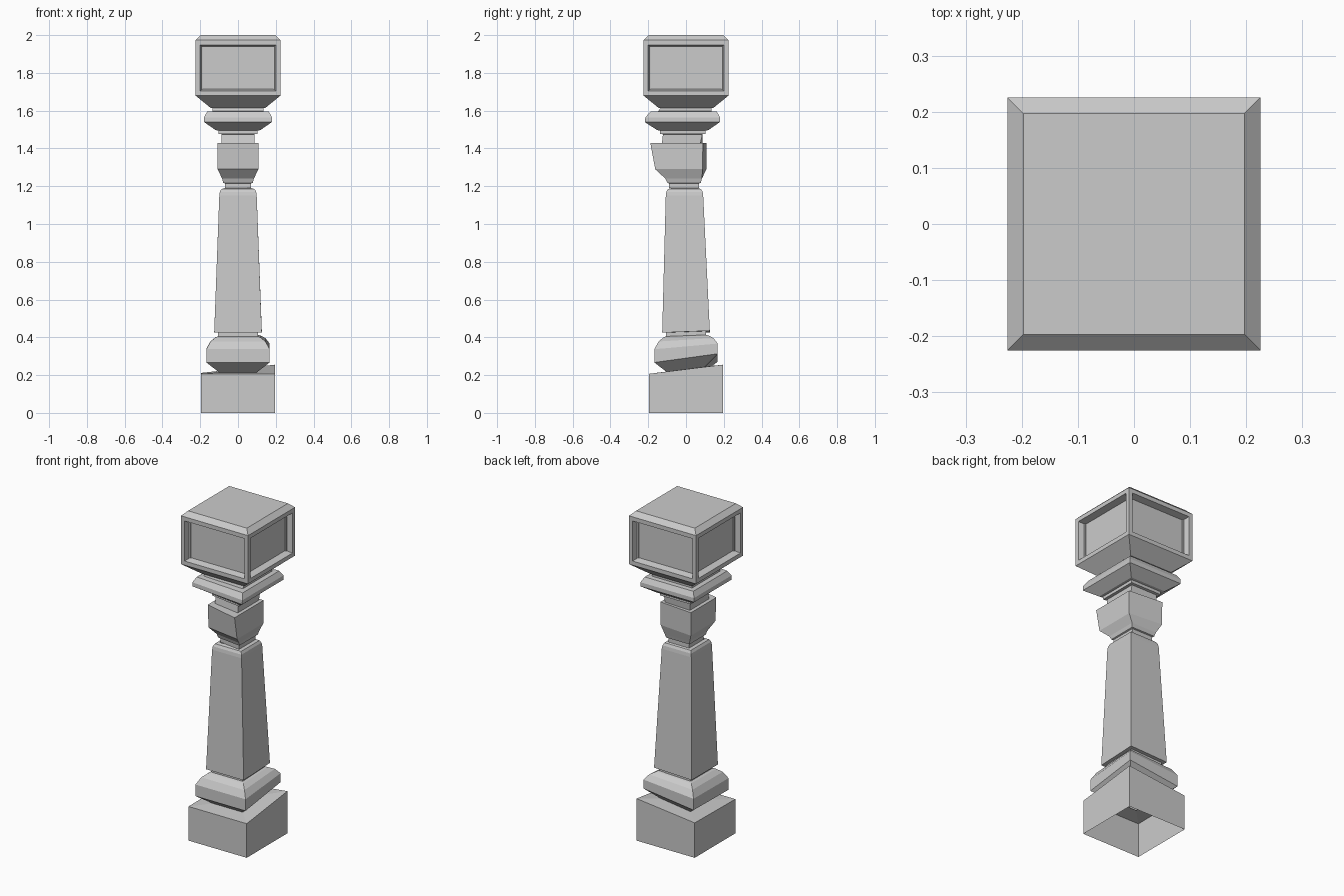
import bpy, bmesh

if "Cube" in bpy.data.objects:
    bpy.data.objects.remove(bpy.data.objects["Cube"])

CORNERS = [(-1, -1), (1, -1), (1, 1), (-1, 1)]


def square_loft(name, rings, close_top=False):
    """Rings are (half width, z, {corner: (dx, dy, dz)}), joined by quads."""
    bm = bmesh.new()
    prev = None
    for half, z, shift in rings:
        ring = []
        for i, (sx, sy) in enumerate(CORNERS):
            dx, dy, dz = shift.get(i, (0, 0, 0))
            ring.append(bm.verts.new((sx * half + dx, sy * half + dy, z + dz)))
        if prev:
            for i in range(4):
                j = (i + 1) % 4
                bm.faces.new((prev[i], prev[j], ring[j], ring[i]))
        prev = ring
    if close_top:
        bm.faces.new(prev)
    mesh = bpy.data.meshes.new(name)
    obj = bpy.data.objects.new(name, mesh)
    bpy.context.collection.objects.link(obj)
    return obj, bm


def raised(dz):
    # back right corner lifted, as on the worn foot
    return {2: (0, 0, dz), 3: (0, 0, dz * 0.1)}


def pulled(dy, left=0.0, back=0.0):
    # front right corner pulled forward, as on the worn head
    return {0: (0, left, 0), 1: (0, dy, 0), 2: (0, back, 0)}


def back_shift(d):
    return {i: (0, d, 0) for i in range(4)}


# Plinth, open underneath
obj, bm = square_loft("plinth", [
    (0.195, 0, {}), (0.195, 0.207, raised(0.048)), (0.10, 0.215, raised(0.03))])
bm.to_mesh(obj.data)

# Foot moulding
obj, bm = square_loft("foot_moulding", [
    (0.10, 0.215, raised(0.03)), (0.168, 0.267, raised(0.046)),
    (0.168, 0.337, raised(0.03)), (0.145, 0.378, raised(0.018)),
    (0.118, 0.40, raised(0.01)), (0.105, 0.405, raised(0.008)),
    (0.105, 0.425, raised(0.008))])
bm.to_mesh(obj.data)

# Tapered shaft with rounded shoulder
obj, bm = square_loft("shaft", [
    (0.105, 0.425, raised(0.008)), (0.126, 0.425, raised(0.01)),
    (0.099, 1.15, back_shift(-0.008)), (0.096, 1.17, back_shift(-0.008)),
    (0.088, 1.185, back_shift(-0.008)), (0.07, 1.19, back_shift(-0.006))])
bm.to_mesh(obj.data)

# Collar flaring to the square block
obj, bm = square_loft("neck_block", [
    (0.07, 1.19, pulled(-0.02)), (0.07, 1.215, pulled(-0.02)),
    (0.078, 1.218, pulled(-0.02)), (0.084, 1.24, pulled(-0.025)),
    (0.108, 1.29, pulled(-0.055, -0.02, -0.02)),
    (0.109, 1.43, pulled(-0.08, -0.025, -0.02)),
    (0.087, 1.43, pulled(-0.04, -0.01, -0.01)), (0.087, 1.475, pulled(-0.035)),
    (0.103, 1.477, pulled(-0.035)), (0.103, 1.495, pulled(-0.035))])
bm.to_mesh(obj.data)

# Head moulding
obj, bm = square_loft("head_moulding", [
    (0.103, 1.495, pulled(-0.035)), (0.118, 1.497, pulled(-0.035)),
    (0.18, 1.54, pulled(-0.038)), (0.18, 1.565, pulled(-0.035)),
    (0.163, 1.595, pulled(-0.025)), (0.135, 1.597, pulled(-0.012)),
    (0.135, 1.613, {})])
bm.to_mesh(obj.data)

# Cap box with recessed panels on its four sides
obj, bm = square_loft("cap", [
    (0.135, 1.613, {}), (0.143, 1.613, {}), (0.225, 1.68, {}),
    (0.225, 1.973, {}), (0.197, 2.0, {})], close_top=True)
bm.normal_update()
sides = [f for f in bm.faces if abs(f.normal.z) < 0.01 and f.calc_area() > 0.1]
for f in sides:
    bmesh.ops.inset_region(bm, faces=[f], thickness=0.025, use_even_offset=True)
    bmesh.ops.inset_region(bm, faces=[f], thickness=0.009, depth=-0.04, use_even_offset=True)
bm.to_mesh(obj.data)
